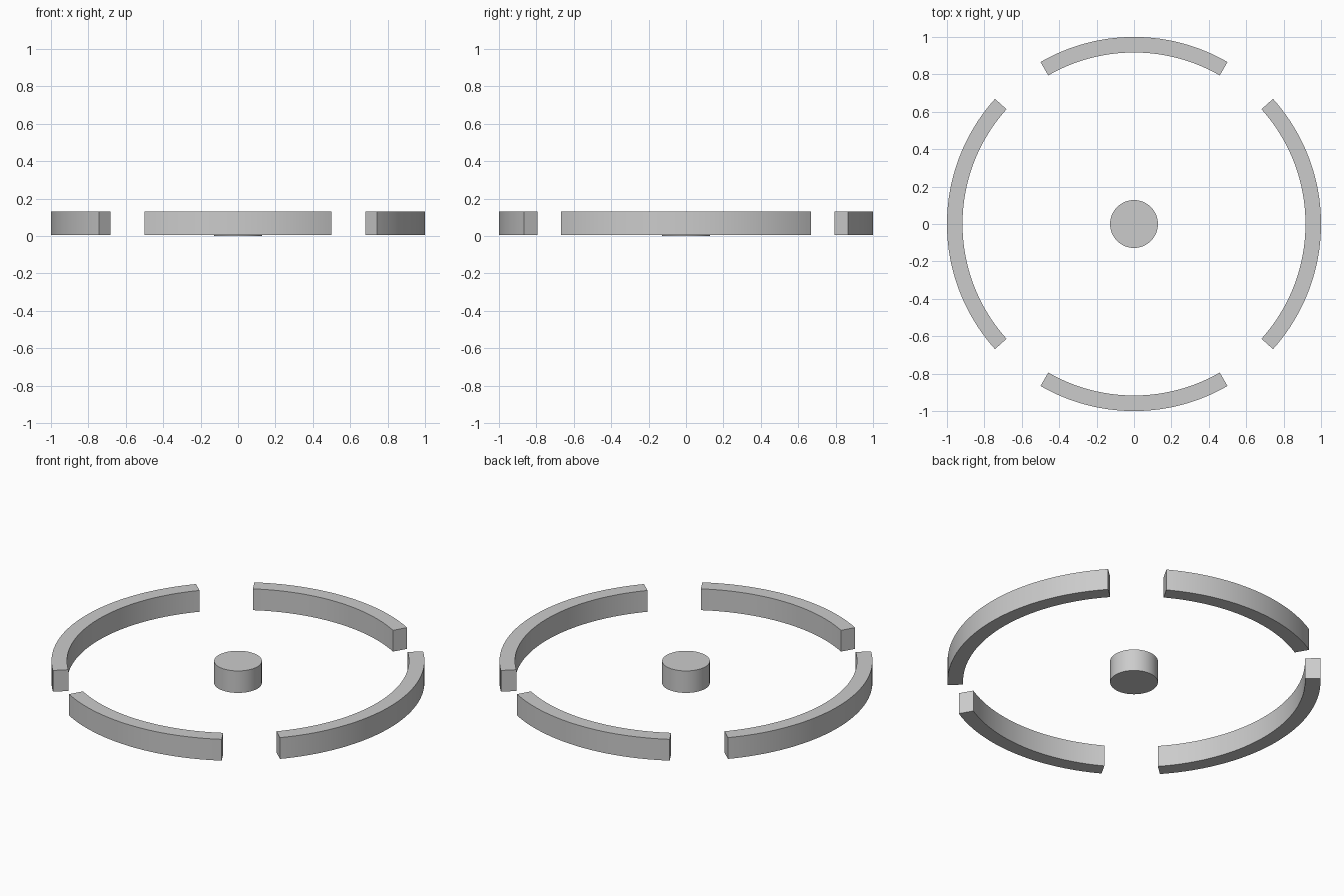
import bpy, bmesh
from math import radians, sin, cos

if "Cube" in bpy.data.objects:
    bpy.data.objects.remove(bpy.data.objects["Cube"])

OUTER, INNER = 1.0, 0.917
BOTTOM, TOP = 0.004, 0.13


def arc_segment(name, middle, half_angle, steps):
    """Rectangular-section arc swept around the z axis."""
    bm = bmesh.new()
    rings = []
    for i in range(steps + 1):
        a = radians(middle - half_angle + 2 * half_angle * i / steps)
        rings.append([bm.verts.new((r * cos(a), r * sin(a), z)) for r, z in
                      ((INNER, BOTTOM), (OUTER, BOTTOM), (OUTER, TOP), (INNER, TOP))])
    for a, b in zip(rings, rings[1:]):
        for k in range(4):
            n = (k + 1) % 4
            bm.faces.new((a[k], a[n], b[n], b[k]))
    bm.faces.new(rings[0])
    bm.faces.new(rings[-1])
    bmesh.ops.recalc_face_normals(bm, faces=bm.faces)
    mesh = bpy.data.meshes.new(name)
    bm.to_mesh(mesh)
    bm.free()
    obj = bpy.data.objects.new(name, mesh)
    bpy.context.collection.objects.link(obj)
    return obj


# Four ring segments: long ones left and right, shorter ones front and back
parts = [arc_segment(name, middle, half, steps) for name, middle, half, steps in (
    ("right_arc", 0, 42, 42), ("back_arc", 90, 30, 30),
    ("left_arc", 180, 42, 42), ("front_arc", 270, 30, 30))]

# Central hub disc
bpy.ops.mesh.primitive_cylinder_add(vertices=64, radius=0.128, depth=TOP,
                                    location=(0, 0, TOP / 2))
hub = bpy.context.object
hub.name = "centre_hub"
parts.append(hub)

# Smooth curved walls, keep crisp edges
for obj in parts:
    bpy.ops.object.select_all(action='DESELECT')
    obj.select_set(True)
    bpy.context.view_layer.objects.active = obj
    bpy.ops.object.shade_smooth_by_angle(angle=radians(30))
